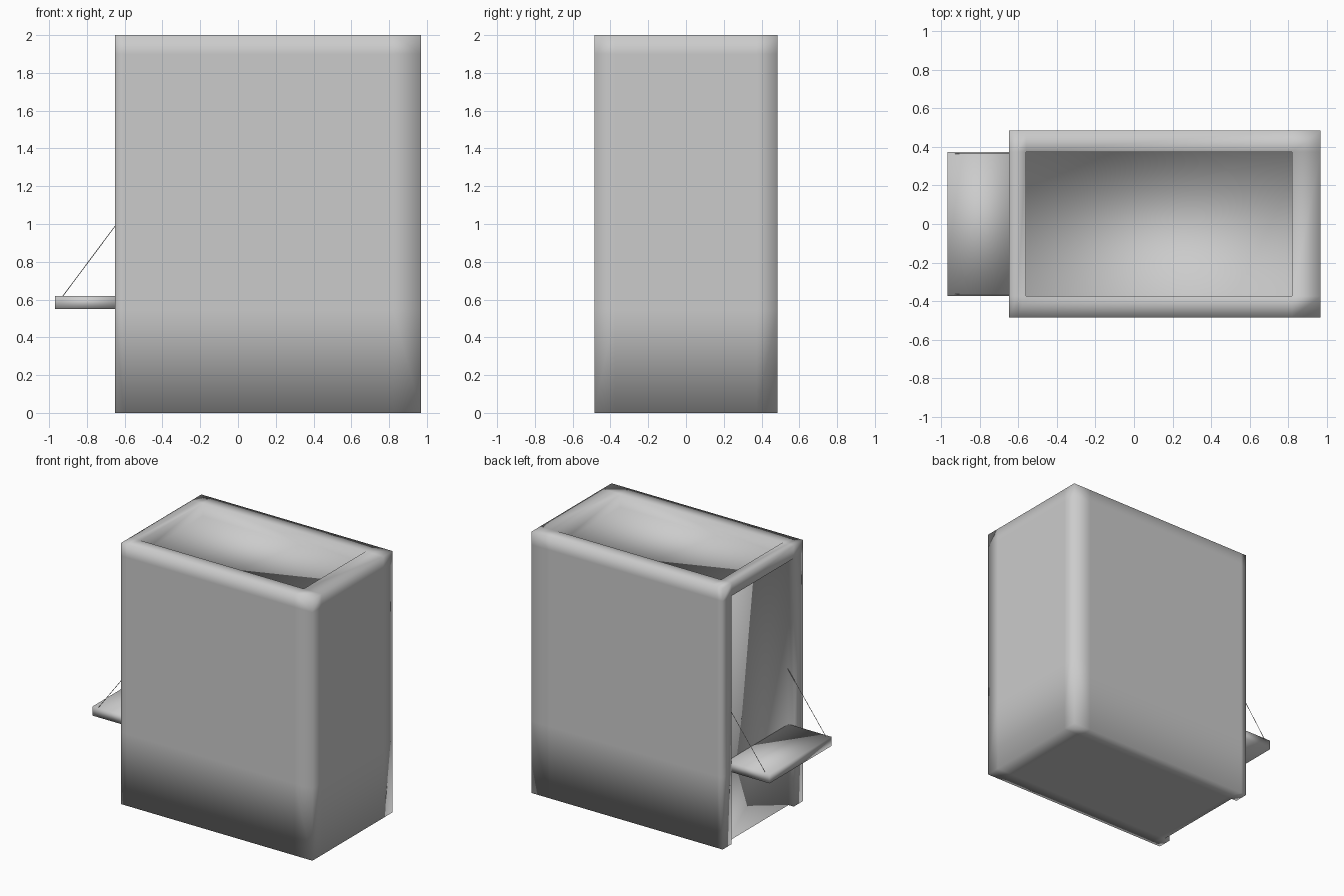
import bpy, bmesh
from mathutils import Vector

if "Cube" in bpy.data.objects:
    bpy.data.objects.remove(bpy.data.objects["Cube"])


def finish(name, bm):
    bmesh.ops.recalc_face_normals(bm, faces=bm.faces)
    me = bpy.data.meshes.new(name)
    bm.to_mesh(me)
    bm.free()
    for p in me.polygons:
        p.use_smooth = True          # soft, fully averaged shading
    ob = bpy.data.objects.new(name, me)
    bpy.context.collection.objects.link(ob)
    return ob


def block_shell(name, xs, ys, zs, solid):
    """Outer skin of the grid cells for which solid(i, j, k) is true."""
    grids = (xs, ys, zs)
    n = [len(g) - 1 for g in grids]
    bm = bmesh.new()
    verts = {}

    def vert(c):
        if c not in verts:
            verts[c] = bm.verts.new([g[i] for g, i in zip(grids, c)])
        return verts[c]

    def filled(c):
        return all(0 <= a < m for a, m in zip(c, n)) and solid(*c)

    for i in range(n[0]):
        for j in range(n[1]):
            for k in range(n[2]):
                if not filled((i, j, k)):
                    continue
                for axis in range(3):
                    u, v = (axis + 1) % 3, (axis + 2) % 3
                    for side in (0, 1):
                        nb = [i, j, k]
                        nb[axis] += 1 if side else -1
                        if filled(tuple(nb)):
                            continue
                        loop = []
                        for du, dv in ((0, 0), (1, 0), (1, 1), (0, 1)):
                            c = [i, j, k]
                            c[axis] += side
                            c[u] += du
                            c[v] += dv
                            loop.append(vert(tuple(c)))
                        bm.faces.new(loop if side else loop[::-1])
    return finish(name, bm)


# Cabinet: open tray in the top, recessed panel between two posts on the left
def cabinet_solid(i, j, k):
    tray = i in (2,) and j == 1 and k == 2
    side_recess = i == 0 and j == 1 and k < 2
    return not (tray or side_recess)


block_shell("cabinet_body",
            [-0.65, -0.605, -0.56, 0.82, 0.97],
            [-0.485, -0.375, 0.375, 0.485],
            [0.0, 0.55, 1.9, 2.0],
            cabinet_solid)

# Fold-down shelf
block_shell("fold_down_shelf",
            [-0.97, -0.605], [-0.375, 0.375], [0.55, 0.62],
            lambda i, j, k: True)

# Thin stay wires holding the shelf
for side, label in ((-1, "front"), (1, "back")):
    a = Vector((-0.93, side * 0.365, 0.615))
    b = Vector((-0.605, side * 0.365, 1.05))
    d = b - a
    bpy.ops.mesh.primitive_cylinder_add(vertices=6, radius=0.002, depth=d.length,
                                        location=(a + b) / 2,
                                        rotation=d.to_track_quat('Z', 'Y').to_euler())
    bpy.context.object.name = label + "_shelf_wire"
